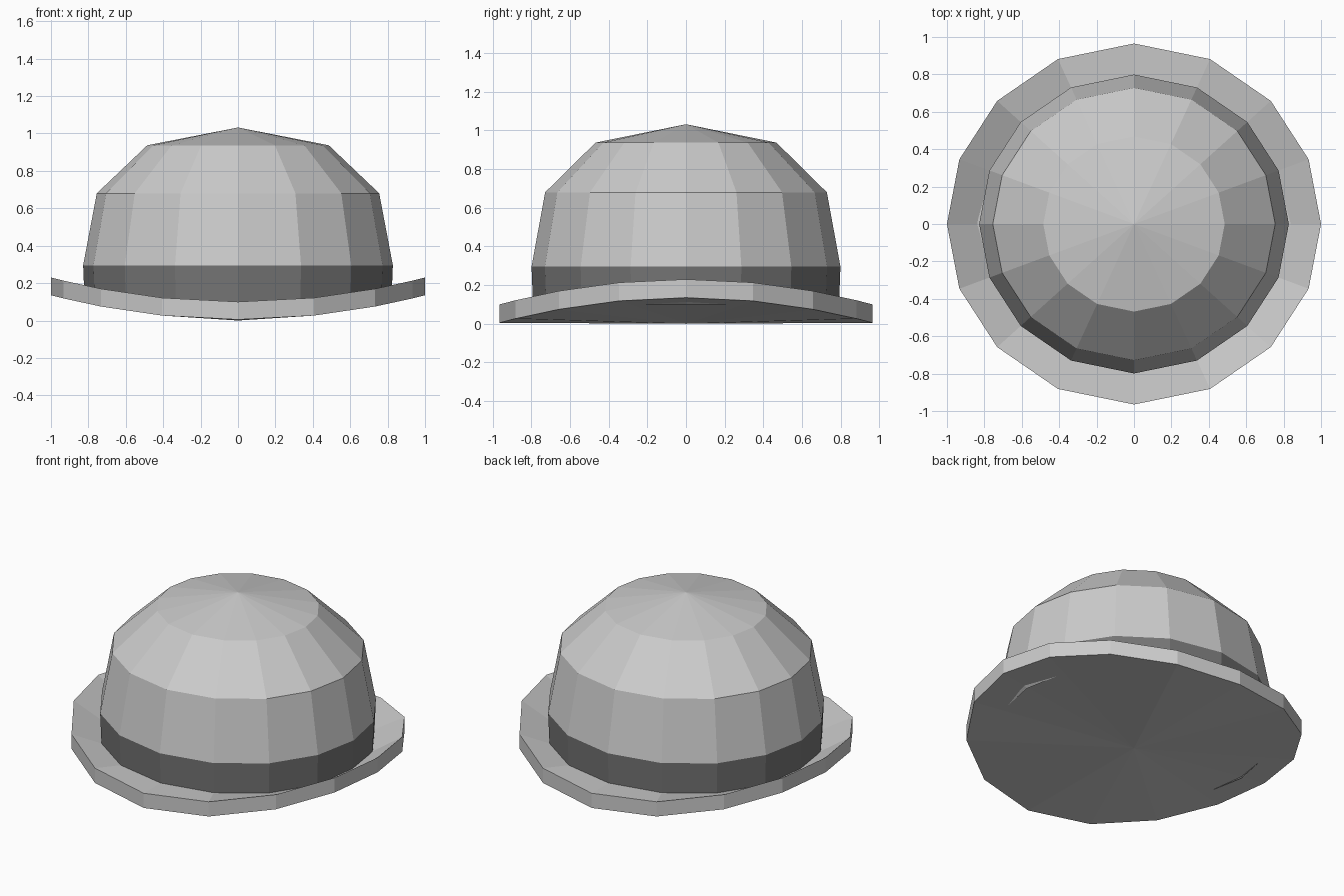
import bpy, bmesh, math

if "Cube" in bpy.data.objects:
    bpy.data.objects.remove(bpy.data.objects["Cube"])

Y_SCALE = 0.965
# slightly uneven 16-sided outline, mirrored into four quarters
QUARTER = [0, 21, 43, 66]
ANGLES = [math.radians(q) for q in
          QUARTER + [90] + [180 - q for q in QUARTER[:0:-1]]
          + [180 + q for q in QUARTER] + [270] + [360 - q for q in QUARTER[:0:-1]]]


def ring(bm, radius, height):
    """Oval ring of vertices; height is a function of x."""
    verts = []
    for a in ANGLES:
        x = radius * math.cos(a)
        verts.append(bm.verts.new((x, radius * Y_SCALE * math.sin(a), height(x))))
    return verts


def bridge(bm, low, high):
    n = len(low)
    for i in range(n):
        j = (i + 1) % n
        bm.faces.new((low[i], low[j], high[j], high[i]))


def fan(bm, verts, z):
    tip = bm.verts.new((0, 0, z))
    n = len(verts)
    for i in range(n):
        bm.faces.new((verts[i], verts[(i + 1) % n], tip))


def finish(bm, name, color=None):
    bmesh.ops.recalc_face_normals(bm, faces=bm.faces)
    mesh = bpy.data.meshes.new(name)
    bm.to_mesh(mesh)
    bm.free()
    obj = bpy.data.objects.new(name, mesh)
    bpy.context.collection.objects.link(obj)
    if color:
        mat = bpy.data.materials.new(name + "_color")
        mat.diffuse_color = color
        mat.use_nodes = True
        mat.node_tree.nodes["Principled BSDF"].inputs["Base Color"].default_value = mat.diffuse_color
        mesh.materials.append(mat)


# Brim: edge curls up at both sides, shallow fan underneath
bm = bmesh.new()
under = ring(bm, 1.0, lambda x: 0.005 + 0.13 * x * x)
over = ring(bm, 1.0, lambda x: 0.10 + 0.13 * x * x)
inner = ring(bm, 0.82, lambda x: 0.10)
fan(bm, under, 0.0)
bridge(bm, under, over)
bridge(bm, over, inner)
finish(bm, "brim")

# Dark hat band
bm = bmesh.new()
bridge(bm, ring(bm, 0.82, lambda x: 0.10), ring(bm, 0.828, lambda x: 0.295))
finish(bm, "hat_band", (0.18, 0.18, 0.18, 1))

# Crown: stacked rings closed by a shallow cone
bm = bmesh.new()
rings = [ring(bm, r, lambda x, z=z: z)
         for r, z in [(0.828, 0.295), (0.755, 0.68), (0.485, 0.937)]]
for low, high in zip(rings, rings[1:]):
    bridge(bm, low, high)
fan(bm, rings[-1], 1.032)
finish(bm, "crown")
